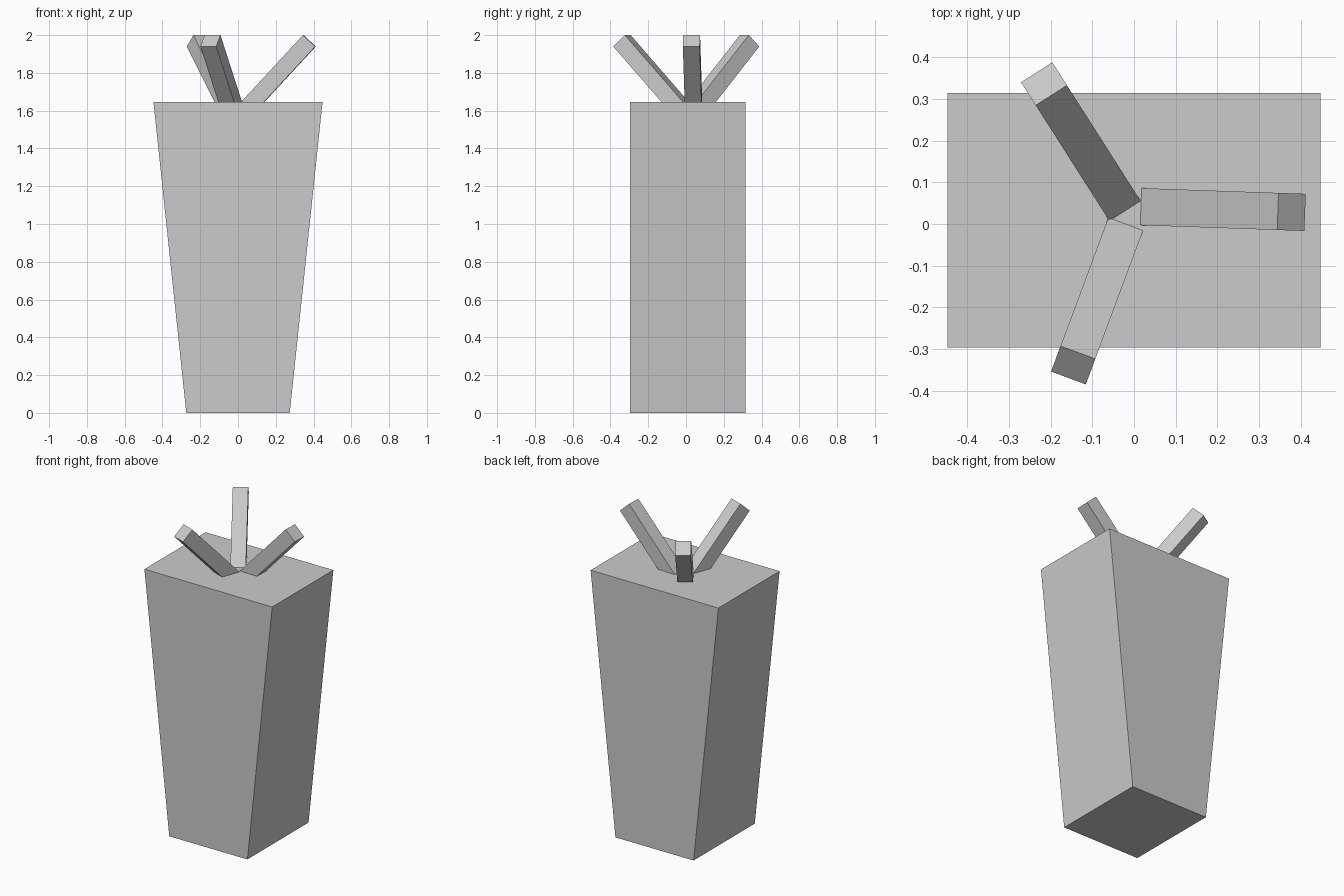
import bpy, bmesh
from math import radians, sin, cos
from mathutils import Matrix, Vector

if "Cube" in bpy.data.objects:
    bpy.data.objects.remove(bpy.data.objects["Cube"], do_unlink=True)

# Single grey material
GREY = (0.6, 0.6, 0.6, 1.0)
grey = bpy.data.materials.new("light_grey")
grey.use_nodes = True
grey.diffuse_color = GREY
grey.node_tree.nodes["Principled BSDF"].inputs["Base Color"].default_value = GREY


def block(name, size, matrix, taper=1.0):
    """Box whose lower end is scaled along x by taper."""
    bm = bmesh.new()
    bmesh.ops.create_cube(bm, size=1.0)
    for v in bm.verts:
        if v.co.z < 0:
            v.co.x *= taper
        v.co = Vector(a * b for a, b in zip(v.co, size))
    mesh = bpy.data.meshes.new(name)
    bm.to_mesh(mesh)
    bm.free()
    mesh.materials.append(grey)
    obj = bpy.data.objects.new(name, mesh)
    obj.matrix_world = matrix
    bpy.context.collection.objects.link(obj)
    return obj


# Tapered body
HEIGHT = 1.645
block("body", (0.895, 0.612, HEIGHT),
      Matrix.Translation((0, 0.009, HEIGHT / 2)), taper=0.612)

# Three square prongs leaning outward, their lower ends sunk into the body
TILT, LENGTH, WIDTH = radians(42.8), 0.5, 0.089
prongs = {
    "left_prong": (-2.0, (0.378, 0.029, 1.97)),
    "back_right_prong": (122.5, (-0.216, 0.3365, 1.97)),
    "front_right_prong": (249.6, (-0.146, -0.339, 1.97)),
}
for name, (heading, tip) in prongs.items():
    turn = Matrix.Rotation(radians(heading), 4, 'Z') @ Matrix.Rotation(TILT, 4, 'Y')
    place = Matrix.Translation(tip) @ turn @ Matrix.Translation((0, 0, -LENGTH / 2))
    block(name, (WIDTH, WIDTH, LENGTH), place)
